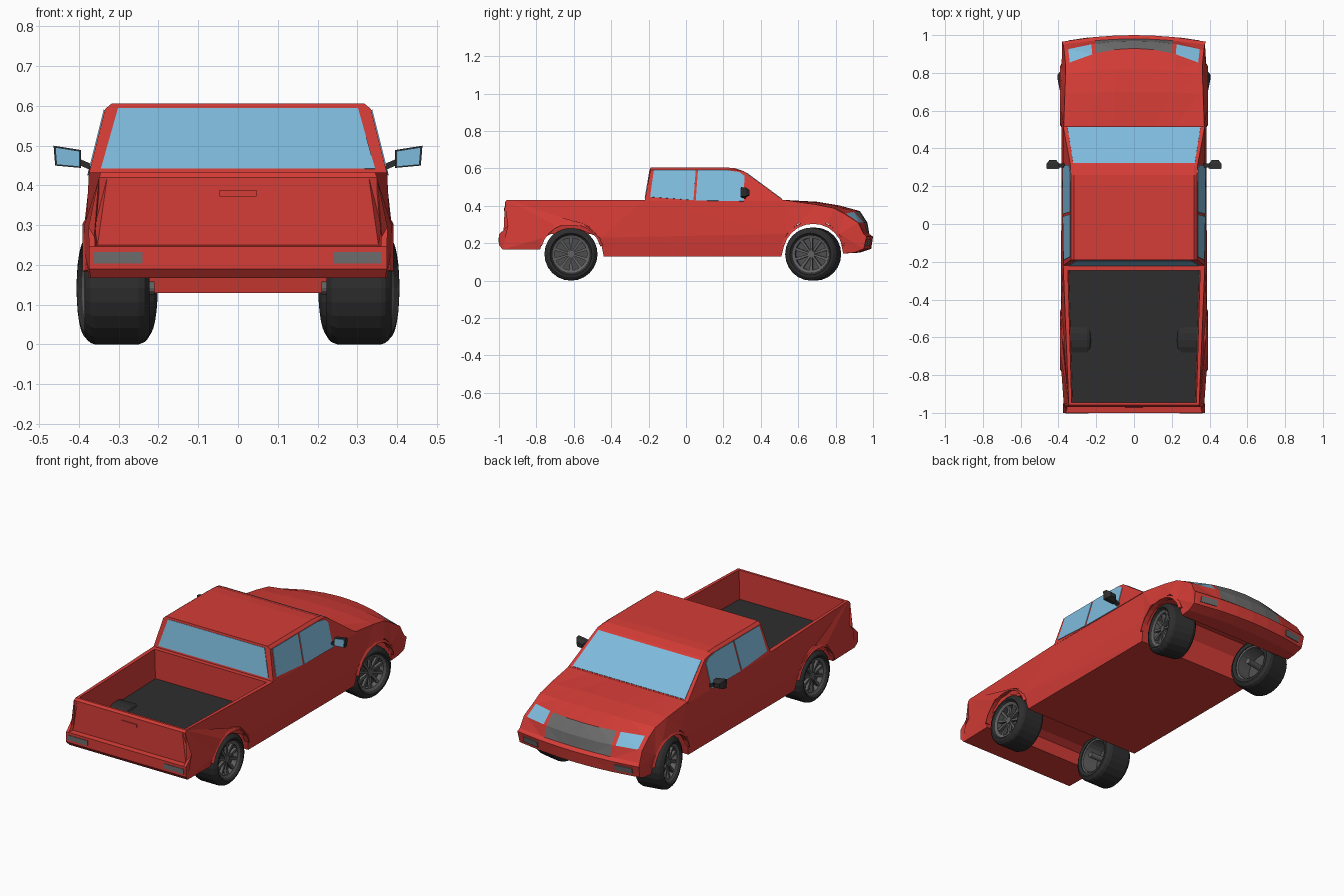
import bpy, bmesh, math
from mathutils import Matrix, Vector

if "Cube" in bpy.data.objects:
    bpy.data.objects.remove(bpy.data.objects["Cube"])

def material(name, rgb):
    m = bpy.data.materials.new(name)
    m.diffuse_color = (*rgb, 1)
    m.use_nodes = True
    m.node_tree.nodes["Principled BSDF"].inputs["Base Color"].default_value = m.diffuse_color
    return m

RED = material("red paint", (0.66, 0.045, 0.037))
GLASS = material("blue glass", (0.21, 0.50, 0.72))
BLACK = material("black rubber", (0.027, 0.027, 0.027))
LAMP = material("lamp grey", (0.15, 0.15, 0.15))
RIM = material("rim grey", (0.12, 0.12, 0.12))
DARK = material("dark rim", (0.075, 0.075, 0.075))

def loft(name, groups, mats, closed=False, mirror=False, place=None, rule=None):
    """Skin each group of closed rings; cap the ends unless closed."""
    bm = bmesh.new()
    for rings in groups:
        vs = [[bm.verts.new(p) for p in r] for r in rings]
        n, k = len(vs), len(vs[0])
        for i in range(n if closed else n - 1):
            a, b = vs[i], vs[(i + 1) % n]
            for j in range(k):
                f = bm.faces.new((a[j], a[(j + 1) % k], b[(j + 1) % k], b[j]))
                if rule:
                    f.material_index = rule(i, j)
        if not closed:
            bm.faces.new(vs[0])
            bm.faces.new(vs[-1][::-1])
    if rule:
        bmesh.ops.triangulate(bm, faces=bm.faces[:])
    bmesh.ops.recalc_face_normals(bm, faces=bm.faces[:])
    if place:
        bm.transform(place)
    me = bpy.data.meshes.new(name)
    bm.to_mesh(me)
    bm.free()
    for m in mats:
        me.materials.append(m)
    ob = bpy.data.objects.new(name, me)
    bpy.context.collection.objects.link(ob)
    if mirror:
        ob.modifiers.new("mirror", 'MIRROR')
    return ob

def plate(name, pts, mat, mirror=False, t=0.003):
    pts = [Vector(p) for p in pts]
    n = (pts[1] - pts[0]).cross(pts[2] - pts[0]).normalized() * t
    return loft(name, [[[p - n for p in pts], [p + n for p in pts]]], [mat], mirror=mirror)

# Lower body: side profile (y, z, half width, backward sweep at the corner)
PROFILE = [
    (-.98, .167, .37, 0), (-1, .19, .375, 0), (-1, .247, .375, 0), (-.97, .25, .376, 0),
    (-.968, .42, .35, 0), (-.958, .432, .345, 0), (-.22, .432, .375, 0), (.52, .432, .372, 0),
    (.70, .422, .366, .01), (.82, .402, .362, .03), (.93, .372, .362, .085),
    (.97, .31, .37, .05), (.98, .25, .375, .03), (1, .235, .38, .035), (.99, .17, .376, .04),
    (.93, .15, .37, .03), (.84, .145, .37, 0), (.82, .25, .384, 0), (.76, .306, .386, 0),
    (.60, .306, .386, 0), (.54, .25, .384, 0), (.51, .13, .372, 0), (-.44, .13, .372, 0),
    (-.46, .23, .386, 0), (-.51, .25, .388, 0), (-.72, .25, .388, 0), (-.76, .23, .386, 0),
    (-.78, .167, .375, 0)]
HALF = [.28, .55, .61, .94, .96, 1]
COLS = [-u for u in HALF[::-1]] + [0] + HALF

def column(u):
    ring = []
    for y, z, w, s in PROFILE:
        if .52 < y < .95 and z > .35:
            z -= .014 * u * u                     # crowned bonnet
        if z == .25 and y < -.4 and abs(u) > .95:
            z = .296                              # open rear arch lip
            y += .02 if y < -.6 else -.02
        ring.append((u * w, y - s * u * u, z))
    return ring

def body_colour(i, j):
    u = abs(COLS[i] + COLS[i + 1]) / 2
    if j in (10, 11) and u < .55:
        return 2                                  # grille
    return 1 if j == 10 and .61 < u < .94 else 0  # headlamps

body = loft("body", [[column(u) for u in COLS]], [RED, GLASS, LAMP], rule=body_colour)

# Cargo bed hollow and floor
def bed_ring(z, d=0):
    return [(-.325 - d, -.945, z), (.325 + d, -.945, z), (.345 + d, -.245, z), (-.345 - d, -.245, z)]

cutter = loft("bed_cutter", [[bed_ring(.262), bed_ring(.6, .01)]], [RED])
cutter.hide_render = True
cutter.display_type = 'WIRE'
cut = body.modifiers.new("bed", 'BOOLEAN')
cut.object, cut.operation, cut.solver = cutter, 'DIFFERENCE', 'EXACT'
plate("bed_floor", bed_ring(.264), BLACK)

# Cab
CAB = [(-.221, .425), (-.19, .606), (.20, .606), (.26, .602), (.31, .585), (.52, .43), (.52, .425)]

def side_x(z):
    return .375 - .25 * (z - .43)

def cab_ring(s, outer):
    return [(s * (side_x(min(z, .592)) if outer else .318), y, min(z, .592) if outer else z)
            for y, z in CAB]

loft("cab", [[cab_ring(-1, True), cab_ring(-1, False), cab_ring(1, False), cab_ring(1, True)]], [RED])

# Windows
def back_y(z):
    return -.221 + .031 * (z - .425) / .181

def shield_z(y):
    return .585 - .155 * (y - .31) / .21

plate("rear_window", [(x, back_y(z), z) for x, z in
                      ((-.345, .442), (.345, .442), (.302, .594), (-.302, .594))], GLASS)
plate("windscreen", [(x, y, shield_z(y)) for x, y in
                     ((-.352, .512), (.352, .512), (.322, .322), (-.322, .322))], GLASS)
for name, pts in (("rear_side_window", ((-.192, .447), (.04, .43), (.052, .59), (-.172, .59))),
                  ("front_side_window", ((.052, .428), (.31, .425), (.312, .56), (.285, .58),
                                         (.22, .59), (.064, .59)))):
    plate(name, [(side_x(z), y, z) for y, z in pts], GLASS, mirror=True)

# Tail and nose details
def back_plate(name, x0, x1, z0, z1, y, mat, mirror):
    plate(name, [(x0, y, z0), (x1, y, z0), (x1, y, z1), (x0, y, z1)], mat, mirror)

back_plate("tail_lamp", .24, .362, .204, .232, -1, LAMP, True)
back_plate("tailgate_handle", -.047, .047, .372, .389, -.97, RED, False)
plate("fog_lamp", [(.24, .984, .22), (.34, .969, .22), (.34, .961, .187), (.24, .977, .187)],
      LAMP, True, .004)

# Door mirrors
def mirror_ring(y, k):
    c = Vector((.43, y, .468))
    return [c + k * Vector(d) for d in ((-.035, 0, -.024), (.03, 0, -.018), (.034, 0, .032), (-.035, 0, .021))]

loft("door_mirror", [[mirror_ring(.295, 1), mirror_ring(.32, .95), mirror_ring(.34, .5)]],
     [BLACK], mirror=True)
plate("mirror_glass", mirror_ring(.294, .88), GLASS, True)
loft("mirror_arm", [[[(x, .31 + a, z + b) for a, b in ((-.01, -.008), (.01, -.008), (.01, .008), (-.01, .008))]
                     for x, z in ((.36, .442), (.408, .463))]], [BLACK], mirror=True)

# Wheels, modelled along x then placed and mirrored
def lathe(section, n=24):
    return [[(x, r * math.cos(2 * math.pi * i / n), r * math.sin(2 * math.pi * i / n))
             for x, r in section] for i in range(n)]

def disc(x0, x1, r, n=24):
    return [[(x, r * math.cos(2 * math.pi * i / n), r * math.sin(2 * math.pi * i / n))
             for i in range(n)] for x in (x0, x1)]

def spoke(i, n=10):
    m = Matrix.Rotation(2 * math.pi * i / n, 4, 'X')
    return [[m @ Vector((x + a, b, r)) for a, b in ((-.012, -h), (.004, -h), (.004, h), (-.012, h))]
            for x, r, h in ((.05, .012, .005), (.058, .09, .008))]

TYRE = [(.066, .098), (.081, .112), (.079, .124), (.066, .138), (.055, .142),
        (-.055, .142), (-.07, .136), (-.082, .118), (-.078, .098)]
for end, y, toe in (("rear", -.615, 0), ("front", .68, -11)):
    place = Matrix.Translation((.305, y, .142)) @ Matrix.Rotation(math.radians(toe), 4, 'Z')
    kw = dict(mirror=True, place=place)
    loft(end + "_tyre", [lathe(TYRE)], [BLACK], closed=True, **kw)
    loft(end + "_rim", [lathe([(.07, .1), (.064, .086), (-.07, .09), (-.075, .1)])], [RIM], closed=True, **kw)
    loft(end + "_wheel_disc", [disc(.022, .034, .089)], [DARK], **kw)
    loft(end + "_spokes", [spoke(i) for i in range(10)] + [disc(.03, .06, .02, 12)], [RIM], **kw)
    loft(end + "_axle_stub", [disc(-.095, .03, .016, 12)], [RIM], **kw)
    # Wheel arch lip
    arc = [math.radians(15 + 15 * i) for i in range(11)]
    loft(end + "_arch_lip", [[[(x, y + r * math.cos(a), .142 + r * math.sin(a))
                               for x, r in ((.36, .178), (.382, .177), (.391, .162), (.36, .162))]
                              for a in arc]], [RED], mirror=True)
